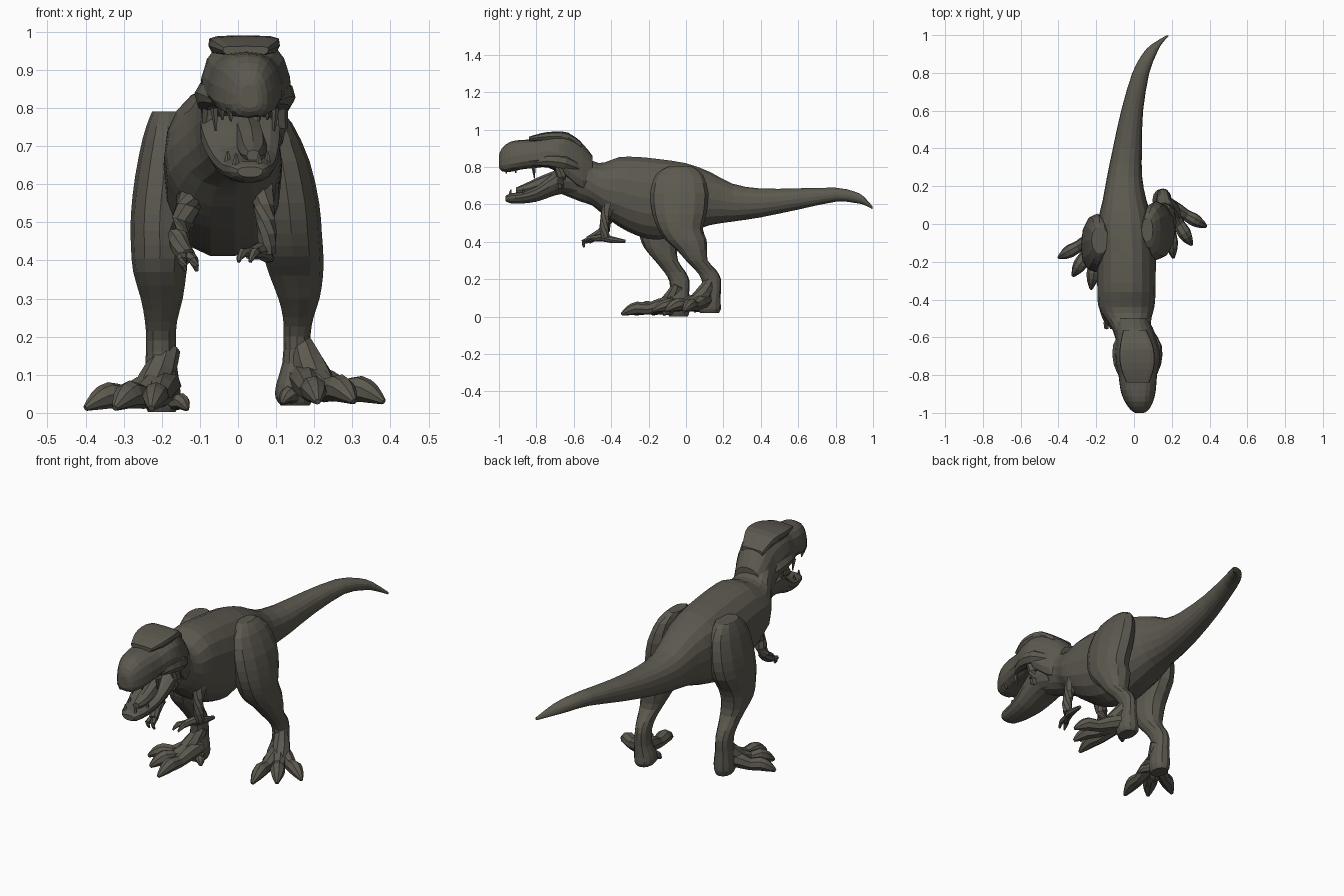
import bpy, bmesh, math
from mathutils import Vector

hide = bpy.data.materials.new("dark olive grey hide")
hide.diffuse_color = (0.107, 0.099, 0.078, 1)


def finish(name, bm):
    bmesh.ops.recalc_face_normals(bm, faces=bm.faces[:])
    me = bpy.data.meshes.new(name)
    bm.to_mesh(me)
    bm.free()
    me.materials.append(hide)
    ob = bpy.data.objects.new(name, me)
    bpy.context.collection.objects.link(ob)
    return ob


def refine(st, n):
    """Catmull-Rom subdivision of station tuples."""
    out = []
    for i in range(len(st) - 1):
        a, b, c, d = st[max(i - 1, 0)], st[i], st[i + 1], st[min(i + 2, len(st) - 1)]
        for k in range(n):
            t = k / n
            out.append(tuple(
                q + 0.5 * t * (r - p + t * (2 * p - 5 * q + 4 * r - s + t * (3 * (q - r) + s - p)))
                for p, q, r, s in zip(a, b, c, d)))
    return out + [st[-1]]


def skin(name, rings):
    bm = bmesh.new()
    vs = [[bm.verts.new(p) for p in r] for r in rings]
    m = len(vs[0])
    for a, b in zip(vs, vs[1:]):
        for i in range(m):
            bm.faces.new((a[i], a[(i + 1) % m], b[(i + 1) % m], b[i]))
    bm.faces.new(vs[0])
    bm.faces.new(vs[-1])
    return finish(name, bm)


def unit(sides, e):
    pts = []
    for i in range(sides):
        a = 2 * math.pi * i / sides
        c, s = math.cos(a), math.sin(a)
        pts.append((math.copysign(abs(c) ** (2 / e), c), math.copysign(abs(s) ** (2 / e), s)))
    return pts


def loft_y(name, st, sides=16, e=2.2, taper=0.0, n=2):
    """Stations (y, centre x, half width, top z, bottom z)."""
    rings = []
    for y, cx, hw, zt, zb in refine(st, n):
        rings.append([(cx + hw * c * (1 - taper * s), y, (zt + zb) / 2 + (zt - zb) / 2 * s)
                      for c, s in unit(sides, e)])
    return skin(name, rings)


def loft_z(name, st, sides=12, e=2.2, n=2):
    """Stations (z, x, y, radius x, radius y)."""
    return skin(name, [[(x + rx * c, y + ry * s, z) for c, s in unit(sides, e)]
                       for z, x, y, rx, ry in refine(st, n)])


def tube(name, st, sides=8, n=2):
    """Stations (x, y, z, radius) following a free path."""
    st = refine(st, n)
    rings = []
    for i, (x, y, z, r) in enumerate(st):
        d = Vector(st[min(i + 1, len(st) - 1)][:3]) - Vector(st[max(i - 1, 0)][:3])
        side = d.cross(Vector((0.13, 0.21, 1))).normalized()
        up = side.cross(d).normalized()
        rings.append([Vector((x, y, z)) + r * (side * c + up * s) for c, s in unit(sides, 2)])
    return skin(name, rings)


# Torso, neck and tail in one sweep
loft_y("body_and_tail", [
    (0.998, .178, .007, .588, .574), (.95, .118, .026, .643, .598), (.9, .082, .037, .67, .608),
    (.8, .036, .045, .69, .614), (.6, -.01, .058, .687, .572), (.4, -.035, .077, .686, .53),
    (.25, -.05, .093, .712, .507), (.13, -.05, .115, .775, .488), (0, -.045, .148, .823, .445),
    (-.15, -.04, .155, .846, .408), (-.26, -.04, .155, .857, .43), (-.36, -.04, .154, .855, .48),
    (-.44, -.04, .148, .825, .54), (-.5, -.03, .122, .835, .592), (-.56, -.012, .102, .89, .612),
    (-.68, .01, .085, .92, .66)], sides=18)

# Upper skull and snout
loft_y("skull", [
    (-1.0, .03, .022, .862, .8), (-.985, .03, .046, .9, .778), (-.94, .026, .074, .935, .774),
    (-.88, .022, .092, .945, .787), (-.8, .02, .1, .95, .796), (-.74, .02, .112, .972, .798),
    (-.68, .02, .117, .983, .765), (-.62, .014, .108, .975, .71), (-.55, .0, .098, .922, .66),
    (-.5, -.01, .08, .86, .7)], e=2.7, taper=.16)

# Flat crown with overhanging brow edges
loft_y("flat_crown", [(-.84, .02, .06, .962, .938), (-.77, .018, .086, .982, .938),
                      (-.7, .016, .094, .99, .936), (-.63, .012, .084, .984, .93),
                      (-.56, .004, .06, .935, .89)], sides=12, e=4, taper=-.06)

# Lower jaw
loft_y("lower_jaw", [
    (-.965, .032, .033, .645, .618), (-.94, .03, .052, .66, .606), (-.88, .025, .067, .668, .604),
    (-.8, .018, .085, .7, .614), (-.73, .01, .1, .755, .637), (-.66, .005, .105, .8, .655),
    (-.58, .0, .09, .78, .64)], sides=14, e=2.4, taper=-.15)
loft_y("tongue", [(-.91, .04, .018, .69, .66), (-.86, .04, .034, .712, .65),
                  (-.78, .035, .04, .75, .66), (-.68, .02, .04, .79, .7)], sides=8)

# Cheeks, jaw muscles and teeth on both sides of the head
for s, side in ((-1, "left"), (1, "right")):
    cx = .018
    tube("cheek_" + side, [(cx + s * .075, -.82, .82, .014), (cx + s * .092, -.74, .835, .034),
                           (cx + s * .088, -.65, .825, .042), (cx + s * .06, -.57, .79, .025)])
    tube("jaw_muscle_" + side, [(cx + s * .092, -.69, .82, .02), (cx + s * .085, -.665, .75, .028),
                                (cx + s * .07, -.68, .69, .02)])
    for i, (y, w, h) in enumerate([(-.965, .04, .02), (-.915, .062, .016), (-.815, .08, .045)]):
        tube(f"upper_tooth_{side}_{i}", [(cx + s * w, y, .8, .011),
                                         (cx + s * (w - .004), y + .005, .785 - h, .003)], 5, 1)
    for i, (y, w) in enumerate([(-.94, .03), (-.87, .052)]):
        z = .65 + .3 * max(0, y + .89)
        tube(f"lower_tooth_{side}_{i}", [(.025 + s * w, y, z, .01),
                                         (.025 + s * w, y + .004, z + .03, .003)], 5, 1)

# Left leg strides forward, right leg trails
loft_z("left_leg", [
    (.79, -.18, -.085, .045, .07), (.775, -.182, -.085, .05, .09), (.72, -.185, -.09, .065, .13),
    (.62, -.195, -.095, .075, .15), (.52, -.205, -.11, .076, .145), (.44, -.205, -.135, .076, .115),
    (.37, -.205, -.135, .07, .09), (.3, -.2, -.105, .055, .062), (.24, -.202, -.06, .042, .058),
    (.19, -.202, -.035, .039, .054), (.13, -.202, -.035, .041, .052), (.07, -.2, -.04, .048, .06),
    (.03, -.2, -.04, .048, .06), (.002, -.2, -.04, .036, .05)])
loft_z("right_leg", [
    (.805, .07, -.03, .03, .06), (.76, .092, -.035, .05, .125), (.66, .116, -.035, .072, .155),
    (.55, .133, -.035, .08, .145), (.47, .14, -.03, .08, .12), (.41, .146, .0, .078, .11),
    (.36, .153, .03, .07, .083), (.3, .16, .058, .054, .058), (.25, .158, .105, .04, .056),
    (.2, .155, .135, .035, .052), (.13, .155, .136, .039, .05), (.075, .15, .125, .05, .06),
    (.04, .148, .125, .05, .062), (.02, .15, .125, .038, .05)])

# Feet: instep, three splayed clawed toes and a small inner toe
for s, side, ax, ay, z0 in ((-1, "left", -.205, -.06, .0), (1, "right", .187, .105, .017)):
    tube(side + "_instep", [(ax - s * .025, ay + .02, z0 + .17, .03),
                            (ax + s * .0, ay - .01, z0 + .11, .042),
                            (ax + s * .03, ay - .055, z0 + .058, .042),
                            (ax + s * .05, ay - .09, z0 + .035, .028)])
    for name, dx, dy, k in (("outer", .195, -.118, 1), ("middle", .118, -.215, 1.05),
                            ("front", .022, -.285, 1), ("inner", -.072, -.06, .65)):
        path = []
        for t, z, r in ((0, .075, .042), (.3, .058, .038), (.5, .042, .031), (.7, .046, .035),
                        (.86, .032, .026), (1, .012, .008)):
            path.append((ax + s * dx * t - s * .015 * (1 - t), ay + dy * t,
                         z0 + max(z * k, r * k + .002), r * k))
        tube(f"{side}_{name}_toe", path, 8, 2)

# Small arms: left reaches forward, right is folded with its hand along the belly
tube("left_arm", [(-.115, -.4, .61, .045), (-.132, -.425, .54, .032), (-.155, -.43, .47, .029),
                  (-.15, -.475, .435, .026), (-.132, -.52, .41, .022)])
tube("right_arm", [(.06, -.4, .61, .042), (.068, -.43, .54, .028), (.076, -.437, .47, .026),
                   (.075, -.43, .42, .024)])
tube("right_hand", [(.03, -.5, .415, .014), (.055, -.45, .425, .022), (.075, -.4, .412, .018),
                    (.085, -.325, .403, .009)])
for i, d in enumerate((-.018, .012)):
    tube(f"left_finger_{i}", [(-.135 + d * .5, -.51, .41, .016), (-.128 + d, -.548, .4, .013),
                              (-.12 + d, -.545, .372, .005)], 6)
    tube(f"right_finger_{i}", [(.05, -.47, .42, .014), (.03 + d, -.52, .42, .013),
                               (.02 + d, -.548, .397, .005)], 6)
